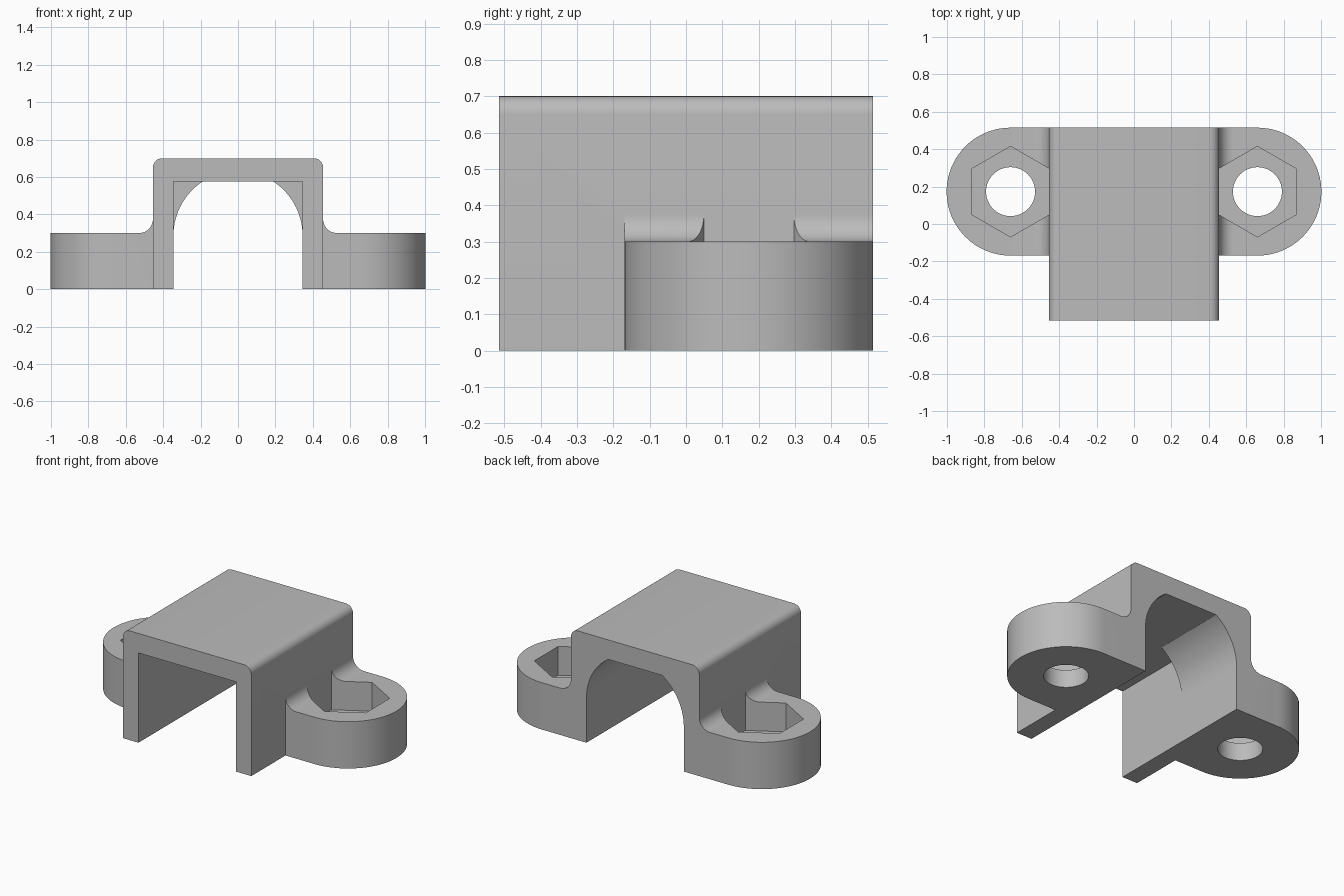
import bpy, bmesh
from math import sin, cos, radians
from mathutils import Vector

cube = bpy.data.objects.get("Cube")
if cube:
    bpy.data.objects.remove(cube, do_unlink=True)

grey = bpy.data.materials.new("plain grey")
grey.use_nodes = True
colour = (0.5, 0.5, 0.5, 1)
grey.diffuse_color = colour
grey.node_tree.nodes["Principled BSDF"].inputs["Base Color"].default_value = colour

FRONT, BACK = -0.515, 0.515
LUG_X, LUG_Y, LUG_R = 0.66, 0.173, 0.342


def arc(cx, cy, r, start, end, steps=16):
    angles = [radians(start + (end - start) * i / steps) for i in range(steps + 1)]
    return [(cx + r * cos(a), cy + r * sin(a)) for a in angles]


def prism(name, outline, axis, low, high):
    """Extrude an outline along Y (outline in XZ) or along Z (outline in XY)."""
    bm = bmesh.new()
    place = (lambda a, b: (a, low, b)) if axis == "Y" else (lambda a, b: (a, b, low))
    face = bm.faces.new([bm.verts.new(place(a, b)) for a, b in outline])
    new = bmesh.ops.extrude_face_region(bm, geom=[face])["geom"]
    shift = Vector((0, high - low, 0) if axis == "Y" else (0, 0, high - low))
    bmesh.ops.translate(bm, vec=shift, verts=[v for v in new if isinstance(v, bmesh.types.BMVert)])
    bmesh.ops.recalc_face_normals(bm, faces=bm.faces)
    mesh = bpy.data.meshes.new(name)
    bm.to_mesh(mesh)
    bm.free()
    mesh.materials.append(grey)
    obj = bpy.data.objects.new(name, mesh)
    bpy.context.collection.objects.link(obj)
    return obj


def combine(target, other, operation):
    mod = target.modifiers.new("combine", "BOOLEAN")
    mod.operation, mod.solver, mod.object = operation, "EXACT", other
    bpy.context.view_layer.objects.active = target
    bpy.ops.object.modifier_apply(modifier=mod.name)
    bpy.data.objects.remove(other, do_unlink=True)


def mirrored(outline, side):
    return [(side * a, b) for a, b in outline]


# Channel with rounded outer shoulders
half = [(0.345, 0.575), (0.345, 0), (0.455, 0)] + arc(0.405, 0.65, 0.05, 0, 90, 8)
bracket = prism("bracket", half + mirrored(half[::-1], -1), "Y", FRONT, BACK)

for side in (1, -1):
    # Curved gusset inside the rear half of the channel
    gusset = arc(0, 0.287, 0.345, 0, 56.6, 20) + [(0.19, 0.63), (0.4, 0.63), (0.4, 0.287)]
    combine(bracket, prism("gusset", mirrored(gusset, side), "Y", 0.02, BACK), "UNION")

    # Round-ended mounting lug
    outline = [(0.4, BACK), (0.4, LUG_Y - LUG_R)] + arc(LUG_X, LUG_Y, LUG_R, -90, 90, 40)
    lug = prism("lug", mirrored(outline, side), "Z", 0, 0.3)

    # Concave fillet between the lug and the channel wall
    fillet = [(0.4, 0.375), (0.4, 0.25), (0.53, 0.25)] + arc(0.53, 0.375, 0.075, 270, 180, 12)
    combine(lug, prism("fillet", mirrored(fillet, side), "Y", LUG_Y - LUG_R, BACK), "UNION")

    # Hexagonal nut pocket and bolt hole
    pocket = arc(LUG_X, LUG_Y, 0.242, 30, 330, 5)
    combine(lug, prism("pocket", mirrored(pocket, side), "Z", 0.115, 0.6), "DIFFERENCE")
    hole = arc(LUG_X, LUG_Y, 0.131, 0, 352.5, 47)
    combine(lug, prism("hole", mirrored(hole, side), "Z", -0.1, 0.2), "DIFFERENCE")
    combine(bracket, lug, "UNION")

bpy.ops.object.select_all(action="DESELECT")
bracket.select_set(True)
bpy.context.view_layer.objects.active = bracket
bpy.ops.object.shade_smooth_by_angle(angle=radians(25))
